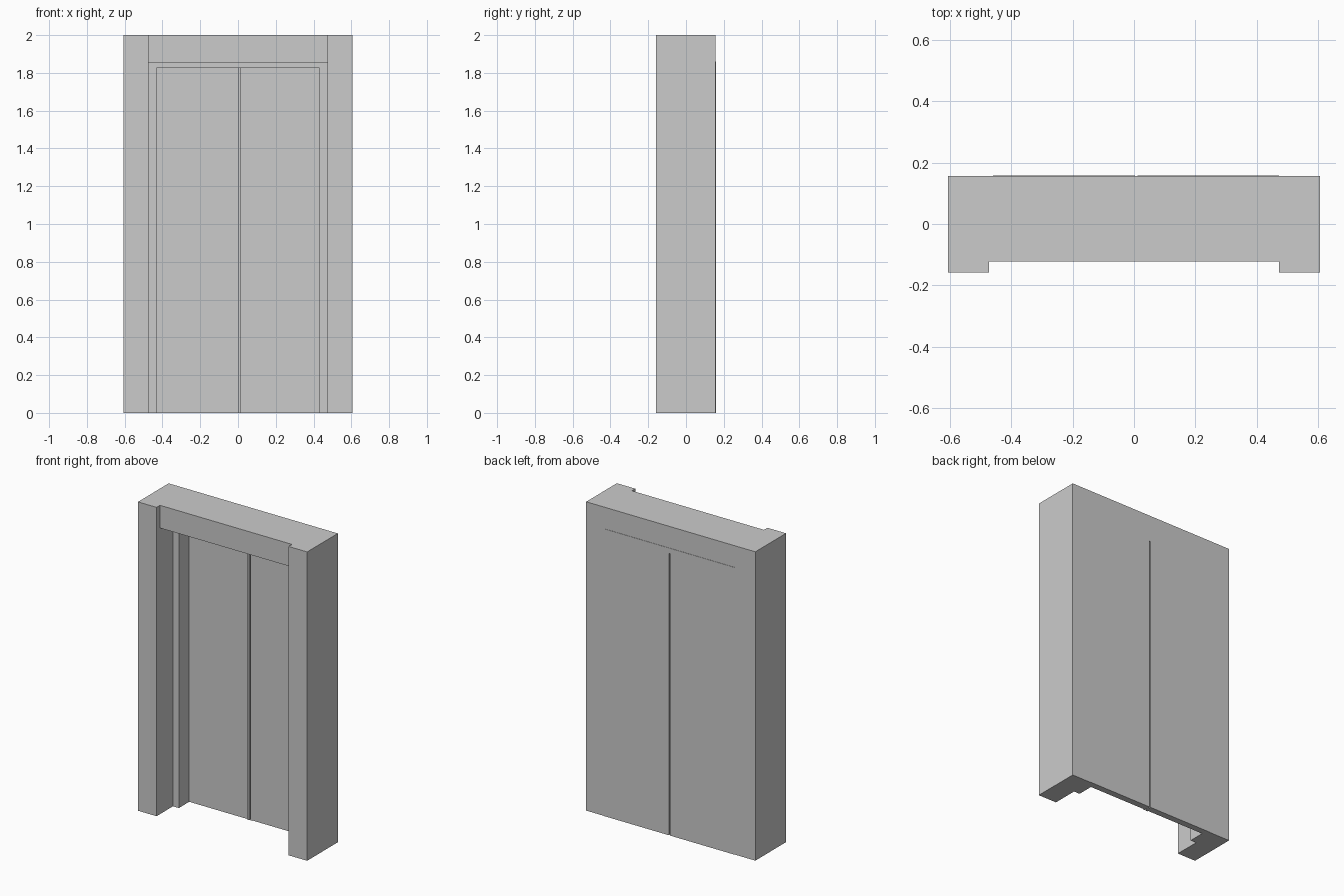
import bpy
import bmesh
from mathutils import Matrix, Vector

if "Cube" in bpy.data.objects:
    bpy.data.objects.remove(bpy.data.objects["Cube"])


def box(name, x, y, z):
    """Axis-aligned box from (min, max) ranges."""
    lo, hi = Vector((x[0], y[0], z[0])), Vector((x[1], y[1], z[1]))
    bm = bmesh.new()
    bmesh.ops.create_cube(bm, size=1.0, matrix=Matrix.Translation((lo + hi) / 2)
                          @ Matrix.Diagonal((*(hi - lo), 1.0)))
    mesh = bpy.data.meshes.new(name)
    bm.to_mesh(mesh)
    bm.free()
    obj = bpy.data.objects.new(name, mesh)
    bpy.context.collection.objects.link(obj)
    return obj


def cut(target, cutter):
    """Subtract the cutter, apply the result and discard the cutter."""
    mod = target.modifiers.new("cut", 'BOOLEAN')
    mod.operation = 'DIFFERENCE'
    mod.solver = 'EXACT'
    mod.object = cutter
    bpy.context.view_layer.objects.active = target
    bpy.ops.object.modifier_apply(modifier=mod.name)
    bpy.data.objects.remove(cutter, do_unlink=True)


FRONT, BACK = -0.158, 0.156
HALF_W, HEIGHT = 0.606, 2.0

# Door surround: front step above the lintel, outer recess, inner doorway
frame = box("door_surround", (-HALF_W, HALF_W), (FRONT, BACK), (0, HEIGHT))
for name, half, y, top in [
    ("lintel_step", 0.473, (-0.3, -0.123), 2.2),
    ("outer_recess", 0.473, (-0.25, 0.01), 1.853),
    ("inner_doorway", 0.431, (-0.2, 0.3), 1.825),
]:
    cut(frame, box(name, (-half, half), y, (-0.1, top)))

# Sliding door leaves, set into the surround and just proud of its back
DOOR_Y = (0.116, 0.158)
box("left_door", (-0.46, 0.004), DOOR_Y, (0, 1.86))
box("right_door", (0.012, 0.473), DOOR_Y, (0, 1.86))

# Meeting edge strips on the leaves and the seal that closes the gap
box("left_edge_strip", (-0.012, 0.004), (0.109, 0.117), (0, 1.825))
box("right_edge_strip", (0.012, 0.024), (0.112, 0.117), (0, 1.825))
box("door_seal", (0.003, 0.013), (0.125, 0.148), (0, 1.825))
